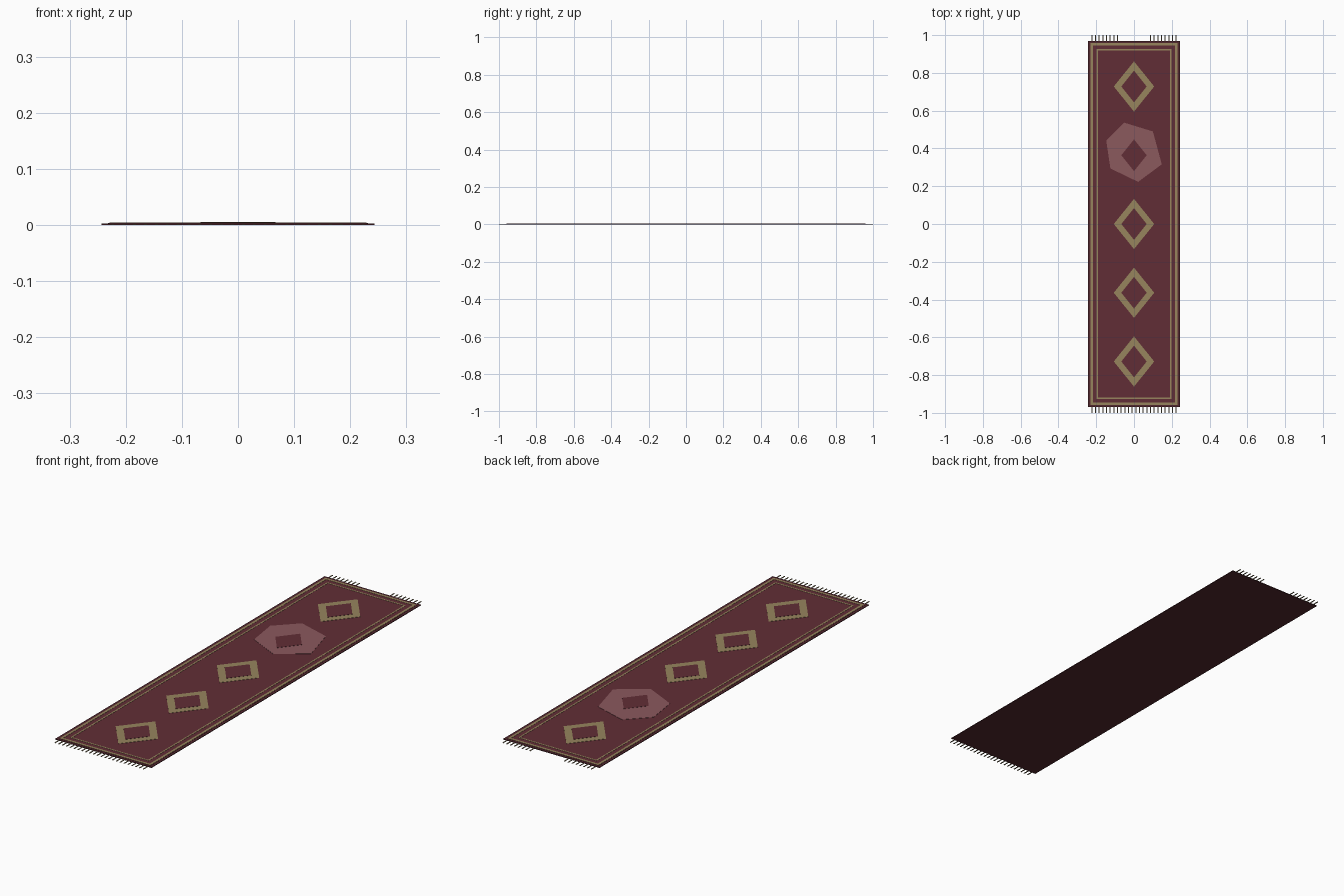
import bpy, bmesh

if "Cube" in bpy.data.objects:
    bpy.data.objects.remove(bpy.data.objects["Cube"])


def material(name, rgb):
    m = bpy.data.materials.new(name)
    m.diffuse_color = (*rgb, 1)
    m.use_nodes = True
    m.node_tree.nodes["Principled BSDF"].inputs["Base Color"].default_value = m.diffuse_color
    return m


FIELD = material("wine_wool", (0.12, 0.027, 0.037))
EDGE = material("dark_wine_wool", (0.085, 0.02, 0.027))
GOLD = material("tan_wool", (0.31, 0.235, 0.11))
ROSE = material("faded_rose_wool", (0.26, 0.10, 0.11))
THREAD = material("fringe_thread", (0.30, 0.24, 0.14))


def finish(name, bm, mat):
    bmesh.ops.recalc_face_normals(bm, faces=bm.faces)
    me = bpy.data.meshes.new(name)
    bm.to_mesh(me)
    bm.free()
    me.materials.append(mat)
    ob = bpy.data.objects.new(name, me)
    bpy.context.collection.objects.link(ob)
    return ob


def add_prism(bm, pts, z0, z1):
    lo = [bm.verts.new((x, y, z0)) for x, y in pts]
    hi = [bm.verts.new((x, y, z1)) for x, y in pts]
    bm.faces.new(lo[::-1])
    bm.faces.new(hi)
    n = len(pts)
    for i in range(n):
        j = (i + 1) % n
        bm.faces.new((lo[i], lo[j], hi[j], hi[i]))


def prism(name, pts, z0, z1, mat):
    bm = bmesh.new()
    add_prism(bm, pts, z0, z1)
    return finish(name, bm, mat)


def rect(hx, hy, cx=0, cy=0):
    return [(cx - hx, cy - hy), (cx + hx, cy - hy), (cx + hx, cy + hy), (cx - hx, cy + hy)]


def diamond(hx, hy, cy):
    return [(-hx, cy), (0, cy - hy), (hx, cy), (0, cy + hy)]


def frame(name, hx, hy, w, z0, z1, mat):
    # closed rectangular band
    bm = bmesh.new()
    loops = [[bm.verts.new((x, y, z)) for x, y in rect(a, b)]
             for a, b, z in ((hx, hy, z0), (hx, hy, z1), (hx - w, hy - w, z1), (hx - w, hy - w, z0))]
    for k in range(4):
        a, b = loops[k], loops[(k + 1) % 4]
        for i in range(4):
            j = (i + 1) % 4
            bm.faces.new((a[i], a[j], b[j], b[i]))
    return finish(name, bm, mat)


# woven body and pile field
prism("rug_base", rect(0.243, 0.97), 0.0, 0.003, EDGE)
prism("rug_field", rect(0.232, 0.959), 0.0025, 0.0036, FIELD)

# border bands
frame("outer_border", 0.229, 0.957, 0.011, 0.003, 0.0044, GOLD)
frame("inner_border", 0.198, 0.926, 0.007, 0.003, 0.0044, GOLD)

# row of lozenges; the fourth sits on a faded patch instead
for i in range(5):
    cy = -0.728 + 0.364 * i
    if i == 3:
        patch = [(-0.053, 0.537), (0.1, 0.49), (0.147, 0.316),
                 (0.022, 0.223), (-0.125, 0.294), (-0.147, 0.442)]
        prism("faded_patch", patch[::-1], 0.003, 0.0046, ROSE)
    else:
        prism(f"lozenge_{i + 1}", diamond(0.107, 0.133, cy), 0.003, 0.0046, GOLD)
    prism(f"lozenge_centre_{i + 1}", diamond(0.067, 0.084, cy), 0.004, 0.0054, FIELD)

# fringe: full at the front, middle third worn away at the back
for name, side in (("front_fringe", -1), ("back_fringe", 1)):
    bm = bmesh.new()
    for i in range(24):
        if side > 0 and 8 <= i < 16:
            continue
        x = (i - 11.5) * 0.0194
        add_prism(bm, rect(0.0025, 0.017, x, side * 0.983), 0.0002, 0.0022)
    finish(name, bm, THREAD)
